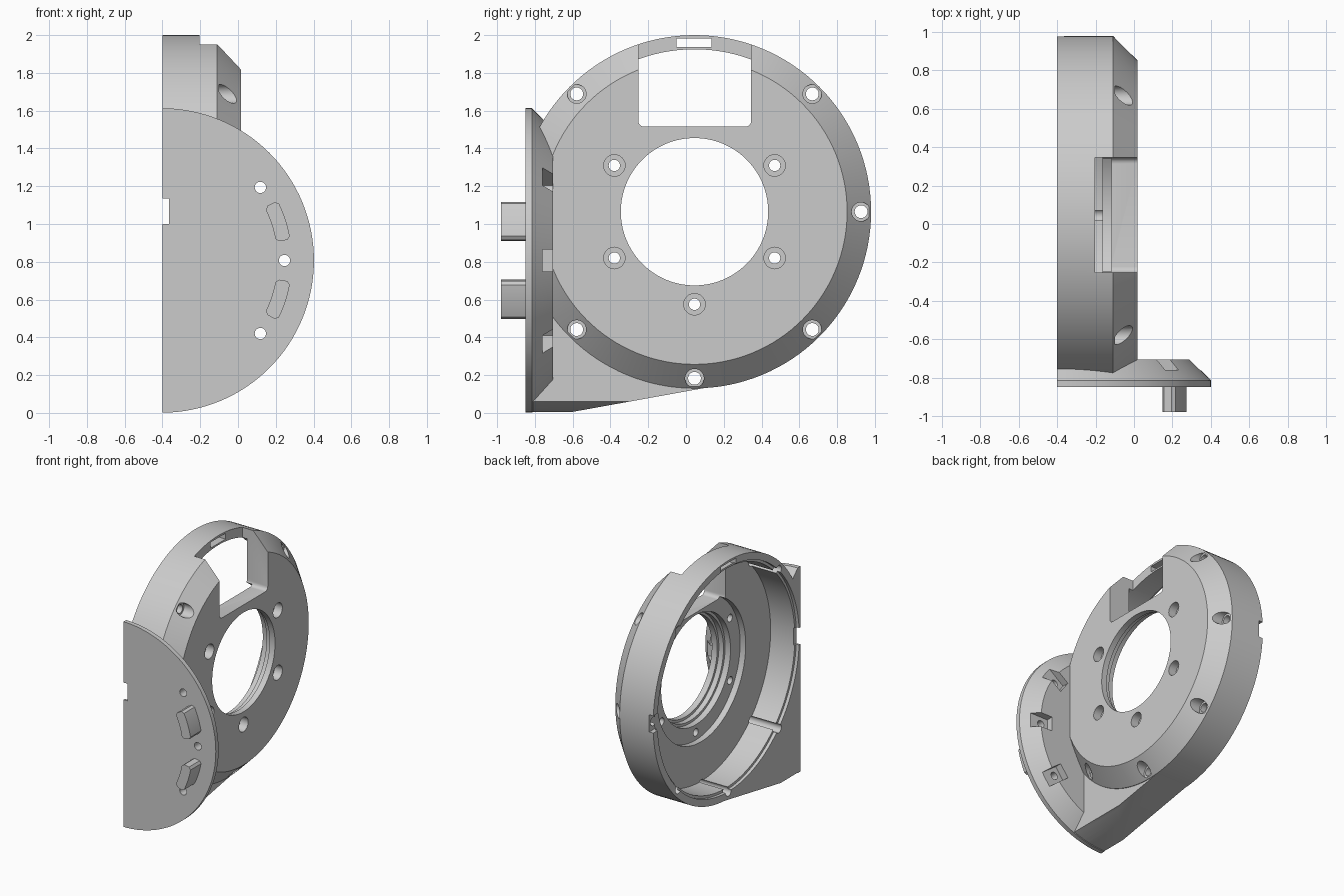
import bpy, bmesh
from math import sin, cos, radians

cube = bpy.data.objects.get("Cube")
if cube:
    bpy.data.objects.remove(cube, do_unlink=True)

grey = bpy.data.materials.new("plain_grey")
grey.use_nodes = True
grey.diffuse_color = (0.6, 0.6, 0.6, 1)
grey.node_tree.nodes["Principled BSDF"].inputs["Base Color"].default_value = (0.6, 0.6, 0.6, 1)

HUB = (0.045, 1.065)       # housing centre in y, z
FLANGE = (-0.404, 0.807)   # flange centre in x, z
RIM = 0.935


def loft(name, axis, sections):
    """Solid through cross-sections (position along axis, outline points)."""
    bm = bmesh.new()
    rings = []
    for a, pts in sections:
        rings.append([bm.verts.new((a, u, v) if axis == "x" else (u, a, v)) for u, v in pts])
    n = len(rings[0])
    for r, s in zip(rings, rings[1:]):
        for i in range(n):
            j = (i + 1) % n
            bm.faces.new((r[i], r[j], s[j], s[i]))
    bm.faces.new(rings[0])
    bm.faces.new(rings[-1])
    bmesh.ops.recalc_face_normals(bm, faces=bm.faces)
    mesh = bpy.data.meshes.new(name)
    bm.to_mesh(mesh)
    bm.free()
    mesh.materials.append(grey)
    obj = bpy.data.objects.new(name, mesh)
    bpy.context.scene.collection.objects.link(obj)
    return obj


def arc(c, r, start=0, end=360, n=128):
    steps = n if end - start == 360 else n - 1
    angles = [radians(start + (end - start) * i / steps) for i in range(n)]
    return [(c[0] + r * cos(t), c[1] + r * sin(t)) for t in angles]


def lathe(name, axis, c, profile, n=128):
    return loft(name, axis, [(a, arc(c, r, n=n)) for a, r in profile])


def prism(name, axis, pts, a, b):
    return loft(name, axis, [(a, pts), (b, pts)])


def box(name, x, y, z):
    return prism(name, "x", [(y[0], z[0]), (y[1], z[0]), (y[1], z[1]), (y[0], z[1])], *x)


def measure(mesh):
    """Signed volume and number of open edges."""
    bm = bmesh.new()
    bm.from_mesh(mesh)
    result = bm.calc_volume(signed=True), sum(not e.is_manifold for e in bm.edges)
    bm.free()
    return result


def combine(target, tool, operation):
    """Apply a boolean with the first solver that gives a sound solid."""
    before = measure(target.data)[0]
    mod = target.modifiers.new("boolean", "BOOLEAN")
    mod.operation, mod.object = operation, tool
    tries = []
    for solver in ("EXACT", "MANIFOLD", "FLOAT"):
        mod.solver = solver
        bpy.context.view_layer.update()
        deps = bpy.context.evaluated_depsgraph_get()
        mesh = bpy.data.meshes.new_from_object(target.evaluated_get(deps))
        after, open_edges = measure(mesh)
        sound = after > before if operation == "UNION" else 0 < after < before
        tries.append((not sound, open_edges, len(tries), mesh))
        if sound and not open_edges:
            break
    target.modifiers.clear()
    target.data = min(tries, key=lambda t: t[:3])[3]
    bpy.data.objects.remove(tool, do_unlink=True)


def polar(c, r, deg):
    return (c[0] + r * cos(radians(deg)), c[1] + r * sin(radians(deg)))


# Round housing with chamfered face
body = lathe("housing", "x", HUB, [(-0.45, RIM), (-0.11, RIM), (0.017, 0.808)])

# Tapered flange, trimmed to a half disc below
flange = lathe("flange", "y", FLANGE, [(-0.85, 0.806), (-0.815, 0.806), (-0.705, 0.694)])
combine(flange, box("trim", (-1.5, -0.43), (-1, 0), (-0.5, 2)), "DIFFERENCE")

# Gusset running tangent from the flange foot to the housing
gusset = prism("gusset", "x", [(-0.83, -0.036), (0.2, 0.15), (0.04, 0.6), (-0.83, 0.79)],
               -0.44, -0.115)
combine(gusset, lathe("trim", "y", FLANGE, [(-1, 0.802), (0.5, 0.802)]), "INTERSECT")
combine(body, gusset, "UNION")
combine(body, box("trim", (-1, 0.5), (-1.5, -0.84), (-0.5, 2.5)), "DIFFERENCE")
combine(body, flange, "UNION")
combine(body, box("trim", (-1, -0.4), (-1.5, 1.5), (-0.5, 2.5)), "DIFFERENCE")

# Stepped cavity and centre bore
cavity = lathe("cavity", "x", HUB, [
    (-0.5, 0.88), (-0.375, 0.88), (-0.375, 0.86), (-0.165, 0.86), (-0.165, 0.55), (-0.117, 0.55),
    (-0.117, 0.43), (-0.07, 0.43), (-0.07, 0.41), (-0.03, 0.41), (-0.03, 0.39), (0.1, 0.39)])
combine(body, cavity, "DIFFERENCE")

# Window through the face and rim, with rounded lower corners
corner = 0.03
window = (arc((-0.252 + corner, 1.515 + corner), corner, 180, 270, 6)
          + arc((0.345 - corner, 1.515 + corner), corner, 270, 360, 6)
          + [(0.345, 2.2), (-0.252, 2.2)])
combine(body, prism("window", "x", window, -0.203, 0.2), "DIFFERENCE")

# Slot in the top rim and notches at the open edge
combine(body, box("slot", (-0.5, -0.15), (-0.05, 0.135), (1.938, 1.983)), "DIFFERENCE")
combine(body, box("notches", (-0.5, -0.365), (-1.2, 1.2), (1.0, 1.135)), "DIFFERENCE")

# Countersunk rim screw holes, grooving the cavity wall
for deg in (-135, -90, -45, 0, 45, 135):
    p = polar(HUB, 0.882, deg)
    combine(body, lathe("hole", "x", p, [(-0.5, 0.034), (-0.1, 0.034), (-0.1, 0.05), (0.1, 0.05)], 24),
            "DIFFERENCE")

# Face screw holes around the bore
for deg in (-90, -30, 30, 150, 210):
    p = polar(HUB, 0.49, deg)
    combine(body, lathe("hole", "x", p, [(-0.3, 0.03), (-0.05, 0.03), (-0.05, 0.057), (0.1, 0.057)], 24),
            "DIFFERENCE")

# Flange screw holes with nut pockets opening outward
for deg in (-36.5, 0, 36.5):
    p = polar(FLANGE, 0.65, deg)
    combine(body, lathe("hole", "y", p, [(-0.95, 0.03), (-0.6, 0.03)], 24), "DIFFERENCE")
    pocket = []
    for r, side in ((0.589, -0.058), (0.85, -0.058), (0.85, 0.058), (0.589, 0.058)):
        q = polar(FLANGE, r, deg)
        pocket.append((q[0] - side * sin(radians(deg)), q[1] + side * cos(radians(deg))))
    combine(body, prism("pocket", "y", pocket, -0.76, -0.66), "DIFFERENCE")

# Curved locating pegs with eased corners on the flange front
for side in (-1, 1):
    lo, hi = sorted((side * 9.3, side * 27.3))
    outer = arc(FLANGE, 0.69, lo + 1.5, hi - 1.5, 12)
    inner = arc(FLANGE, 0.613, lo + 1.5, hi - 1.5, 12)[::-1]
    ends = arc(FLANGE, 0.674, lo, hi, 2) + arc(FLANGE, 0.63, lo, hi, 2)[::-1]
    outline = [ends[0]] + outer + ends[1:3] + inner + [ends[3]]
    combine(body, prism("peg", "y", outline, -0.98, -0.83), "UNION")

# Smooth curved walls, crisp edges
bpy.ops.object.select_all(action="DESELECT")
body.select_set(True)
bpy.context.view_layer.objects.active = body
bpy.ops.object.shade_smooth_by_angle(angle=radians(25))
